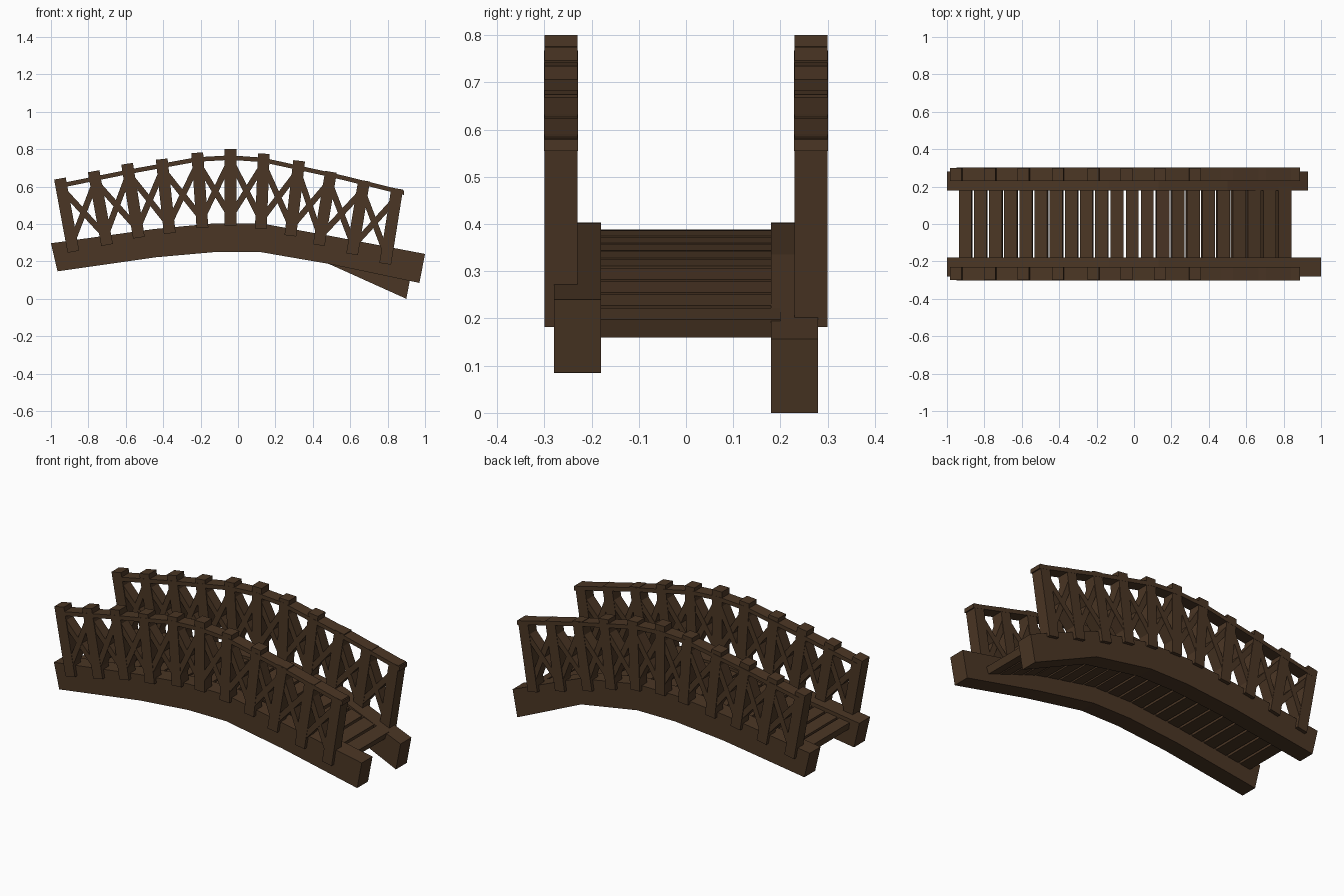
import bpy, bmesh
from mathutils import Vector

if "Cube" in bpy.data.objects:
    bpy.data.objects.remove(bpy.data.objects["Cube"])

wood = bpy.data.materials.new("dark brown wood")
wood.diffuse_color = (0.07, 0.037, 0.018, 1)
wood.use_nodes = True
wood.node_tree.nodes["Principled BSDF"].inputs["Base Color"].default_value = wood.diffuse_color


def slab(bm, top, bottom, y0, y1):
    """Solid between two matching x-z polylines, extruded from y0 to y1."""
    rings = []
    for (tx, tz), (bx, bz) in zip(top, bottom):
        rings.append([bm.verts.new(c) for c in
                      ((tx, y0, tz), (tx, y1, tz), (bx, y1, bz), (bx, y0, bz))])
    for a, b in zip(rings, rings[1:]):
        for i in range(4):
            j = (i + 1) % 4
            bm.faces.new((a[i], a[j], b[j], b[i]))
    bm.faces.new(rings[0])
    bm.faces.new(rings[-1][::-1])


def bar(bm, a, b, width, y0, y1):
    """Straight bar between two x-z points."""
    a, b = Vector(a), Vector(b)
    d = (b - a).normalized()
    n = Vector((-d.y, d.x)) * width / 2
    slab(bm, [a + n, b + n], [a - n, b - n], y0, y1)


def finish(bm, name):
    bmesh.ops.recalc_face_normals(bm, faces=bm.faces[:])
    me = bpy.data.meshes.new(name)
    bm.to_mesh(me)
    bm.free()
    me.materials.append(wood)
    ob = bpy.data.objects.new(name, me)
    bpy.context.collection.objects.link(ob)
    return ob


def interp(pts, x):
    for (x0, z0), (x1, z1) in zip(pts, pts[1:]):
        if x <= x1:
            break
    return z0 + (z1 - z0) * (x - x0) / (x1 - x0)


# Arched side beams; the rear one droops lower at the right end
top = [(-1, .297), (-.45, .373), (-.13, .403), (.13, .402), (.5, .335)]
low = [(-.965, .147), (-.44, .222), (-.125, .25), (.12, .25), (.485, .187)]
for name, y0, y1, t_end, b_end in (
        ("front_beam", -.28, -.18, (1.0, .24), (.97, .085)),
        ("rear_beam", .18, .28, (.93, .157), (.9, 0))):
    bm = bmesh.new()
    slab(bm, top + [t_end], low + [b_end], y0, y1)
    finish(bm, name)

# Deck planks following the arch
deck = [(-1, .275), (-.45, .353), (-.13, .388), (.13, .386), (.5, .315), (.72, .24), (.9, .175)]
bm = bmesh.new()
for i in range(22):
    x = -.9 + i * 1.7 / 21
    a = Vector((x - .034, interp(deck, x - .034) - .02))
    b = Vector((x + .034, interp(deck, x + .034) - .02))
    bar(bm, a, b, .04, -.2, .2)
finish(bm, "deck_planks")

# Railing: fanned posts, crossed braces and a bent handrail on each side
heads = [(-.952, .643), (-.772, .682), (-.593, .722), (-.408, .747), (-.218, .781), (-.04, .80),
         (.138, .776), (.327, .738), (.497, .679), (.674, .632), (.851, .589)]
feet = [(-.88, .252), (-.70, .288), (-.53, .327), (-.365, .35), (-.19, .38), (-.04, .392),
        (.122, .374), (.28, .337), (.432, .287), (.61, .238), (.787, .187)]
rail = [(-.95, .605), (-.59, .678), (-.22, .745), (-.04, .755), (.13, .743), (.5, .662), (.888, .567)]


def along(i, t):
    return Vector(feet[i]).lerp(Vector(heads[i]), t)


for side, s in (("front", -1), ("rear", 1)):
    bm = bmesh.new()
    for f, h in zip(feet, heads):
        bar(bm, f, h, .063, s * .23, s * .30)
    finish(bm, side + "_posts")

    bm = bmesh.new()
    for i in range(len(feet) - 1):
        bar(bm, along(i, .12), along(i + 1, .86), .032, s * .232, s * .298)
        bar(bm, along(i, .86), along(i + 1, .12), .032, s * .234, s * .296)
    finish(bm, side + "_braces")

    bm = bmesh.new()
    slab(bm, [(x, z + .012) for x, z in rail], [(x, z - .012) for x, z in rail],
         s * .265 - .036, s * .265 + .036)
    finish(bm, side + "_handrail")
